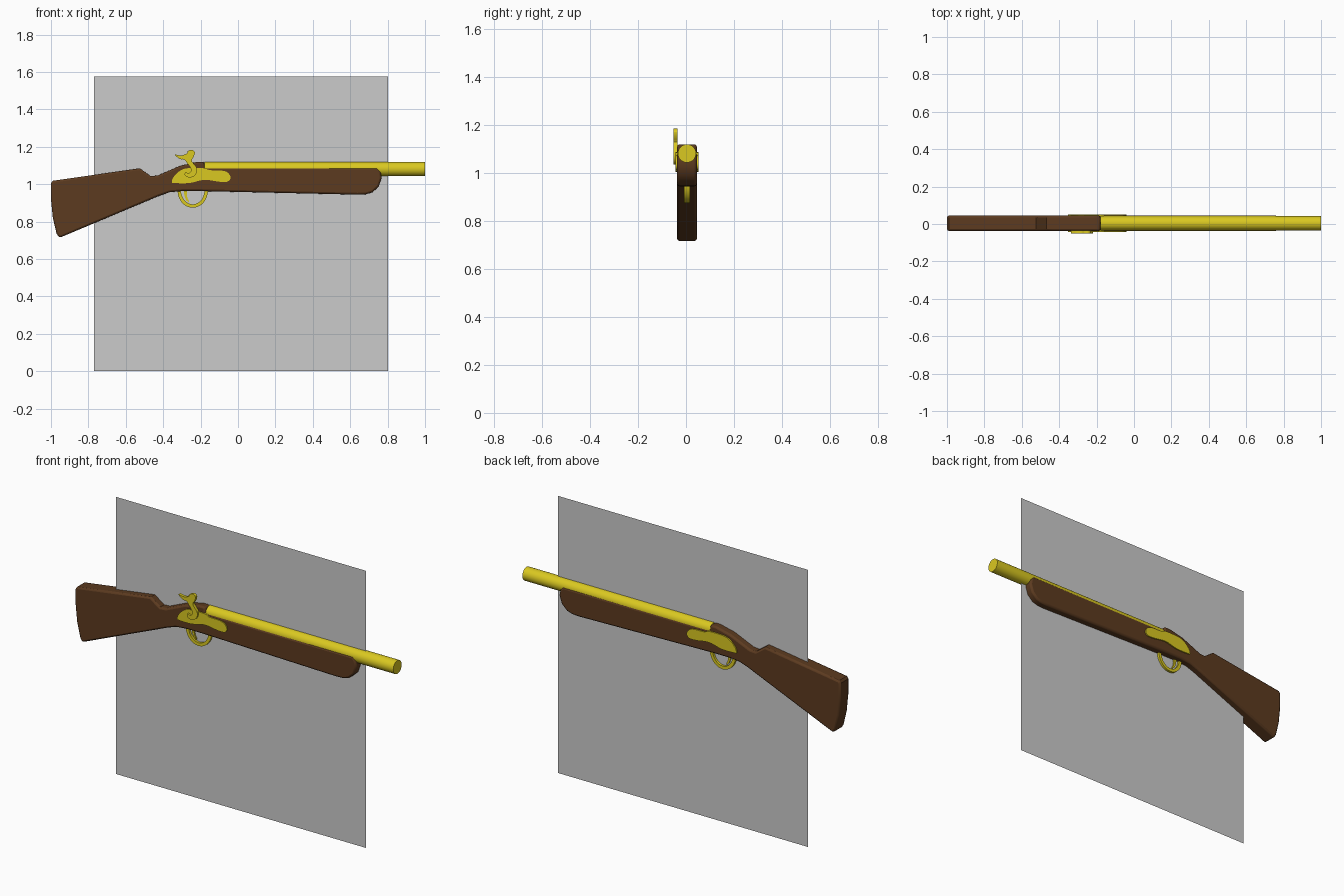
import bpy, bmesh, math
from mathutils import Vector

if "Cube" in bpy.data.objects:
    bpy.data.objects.remove(bpy.data.objects["Cube"])

MID = 0.004  # y of the gun's centre plane


def material(name, rgb):
    m = bpy.data.materials.new(name)
    m.diffuse_color = (*rgb, 1)
    m.use_nodes = True
    m.node_tree.nodes["Principled BSDF"].inputs["Base Color"].default_value = m.diffuse_color
    return m


WOOD = material("wood", (0.107, 0.043, 0.014))
BRASS = material("brass", (0.70, 0.58, 0.015))


def rounded(pts, steps=4):
    """Closed smooth curve through the points."""
    out, n = [], len(pts)
    for i in range(n):
        a, b, c, d = (Vector(pts[(i + k) % n]) for k in (-1, 0, 1, 2))
        for s in range(steps):
            t = s / steps
            out.append(0.5 * (2 * b + (c - a) * t + (2 * a - 5 * b + 4 * c - d) * t ** 2
                              + (3 * b - a - 3 * c + d) * t ** 3))
    return out


def finish(ob, mat):
    if mat:
        ob.data.materials.append(mat)
    bpy.ops.object.select_all(action='DESELECT')
    ob.select_set(True)
    bpy.context.view_layer.objects.active = ob
    bpy.ops.object.shade_smooth_by_angle(angle=math.radians(30))
    return ob


def slab(name, pts, y0, y1, mat, bevel=0):
    """Extrude an x-z outline between two y values."""
    bm = bmesh.new()
    face = bm.faces.new([bm.verts.new((p[0], y0, p[1])) for p in pts])
    ext = bmesh.ops.extrude_face_region(bm, geom=[face])
    bmesh.ops.translate(bm, vec=(0, y1 - y0, 0),
                        verts=[v for v in ext['geom'] if isinstance(v, bmesh.types.BMVert)])
    bmesh.ops.recalc_face_normals(bm, faces=bm.faces)
    me = bpy.data.meshes.new(name)
    bm.to_mesh(me)
    bm.free()
    ob = bpy.data.objects.new(name, me)
    bpy.context.collection.objects.link(ob)
    if bevel:
        mod = ob.modifiers.new("soft_edges", 'BEVEL')
        mod.width, mod.segments = bevel, 2
        mod.limit_method, mod.angle_limit = 'ANGLE', math.radians(50)
    return finish(ob, mat)


# Wooden stock with butt, wrist notch and rounded fore-end
slab("stock", [
    (-0.99, 1.018), (-0.525, 1.085), (-0.467, 1.043), (-0.43, 1.046), (-0.31, 1.098),
    (-0.22, 1.119), (-0.18, 1.119), (-0.18, 1.086), (0.745, 1.086), (0.762, 1.067),
    (0.768, 1.035), (0.753, 0.988), (0.72, 0.957), (0.685, 0.946), (0.64, 0.944),
    (-0.2, 0.963), (-0.3, 0.963), (-0.365, 0.957), (-0.42, 0.938), (-0.955, 0.713),
    (-0.97, 0.735), (-0.99, 0.82), (-1.0, 0.92), (-1.0, 1.005)],
    MID - 0.041, MID + 0.041, WOOD, 0.01)

# Round barrel
bpy.ops.mesh.primitive_cylinder_add(vertices=32, radius=0.038, depth=1.18,
                                    location=(0.41, MID, 1.081), rotation=(0, math.pi / 2, 0))
bpy.context.object.name = "barrel"
finish(bpy.context.object, BRASS)

# Lock plate, showing on both sides of the stock
slab("lock_plate", rounded([
    (-0.354, 1.012), (-0.343, 1.04), (-0.312, 1.07), (-0.27, 1.085), (-0.18, 1.086),
    (-0.15, 1.075), (-0.09, 1.073), (-0.055, 1.062), (-0.04, 1.035), (-0.055, 1.014),
    (-0.1, 1.013), (-0.18, 1.023), (-0.26, 1.006), (-0.34, 1.006)]),
    MID - 0.047, MID + 0.048, BRASS)

# Curved hammer on the front side
slab("hammer", rounded([
    (-0.338, 1.158), (-0.306, 1.153), (-0.274, 1.163), (-0.269, 1.176), (-0.247, 1.184),
    (-0.231, 1.171), (-0.237, 1.147), (-0.248, 1.128), (-0.237, 1.109), (-0.221, 1.088),
    (-0.221, 1.061), (-0.237, 1.041), (-0.264, 1.036), (-0.285, 1.048), (-0.28, 1.064),
    (-0.264, 1.058), (-0.25, 1.072), (-0.258, 1.094), (-0.274, 1.115), (-0.287, 1.132),
    (-0.312, 1.135)], 3), -0.052, -0.036, BRASS)

# Trigger guard loop
def arc(rx, rz, n=20):
    return [(-0.242 + rx * math.cos(math.pi * (1 + i / n)),
             0.967 + rz * math.sin(math.pi * (1 + i / n))) for i in range(n + 1)]


slab("trigger_guard", arc(0.081, 0.093) + arc(0.063, 0.075)[::-1],
     MID - 0.013, MID + 0.013, BRASS)

# Trigger
slab("trigger", [(-0.29, 0.97), (-0.287, 0.94), (-0.278, 0.915), (-0.262, 0.9),
                 (-0.262, 0.91), (-0.27, 0.925), (-0.274, 0.945), (-0.272, 0.97)],
     MID - 0.008, MID + 0.008, BRASS)

# Flat grey panel running through the gun's centre plane
bpy.ops.mesh.primitive_plane_add(size=1, location=(0.015, MID, 0.7875),
                                 rotation=(math.pi / 2, 0, 0))
panel = bpy.context.object
panel.name = "back_panel"
panel.scale = (1.572, 1.575, 1)
